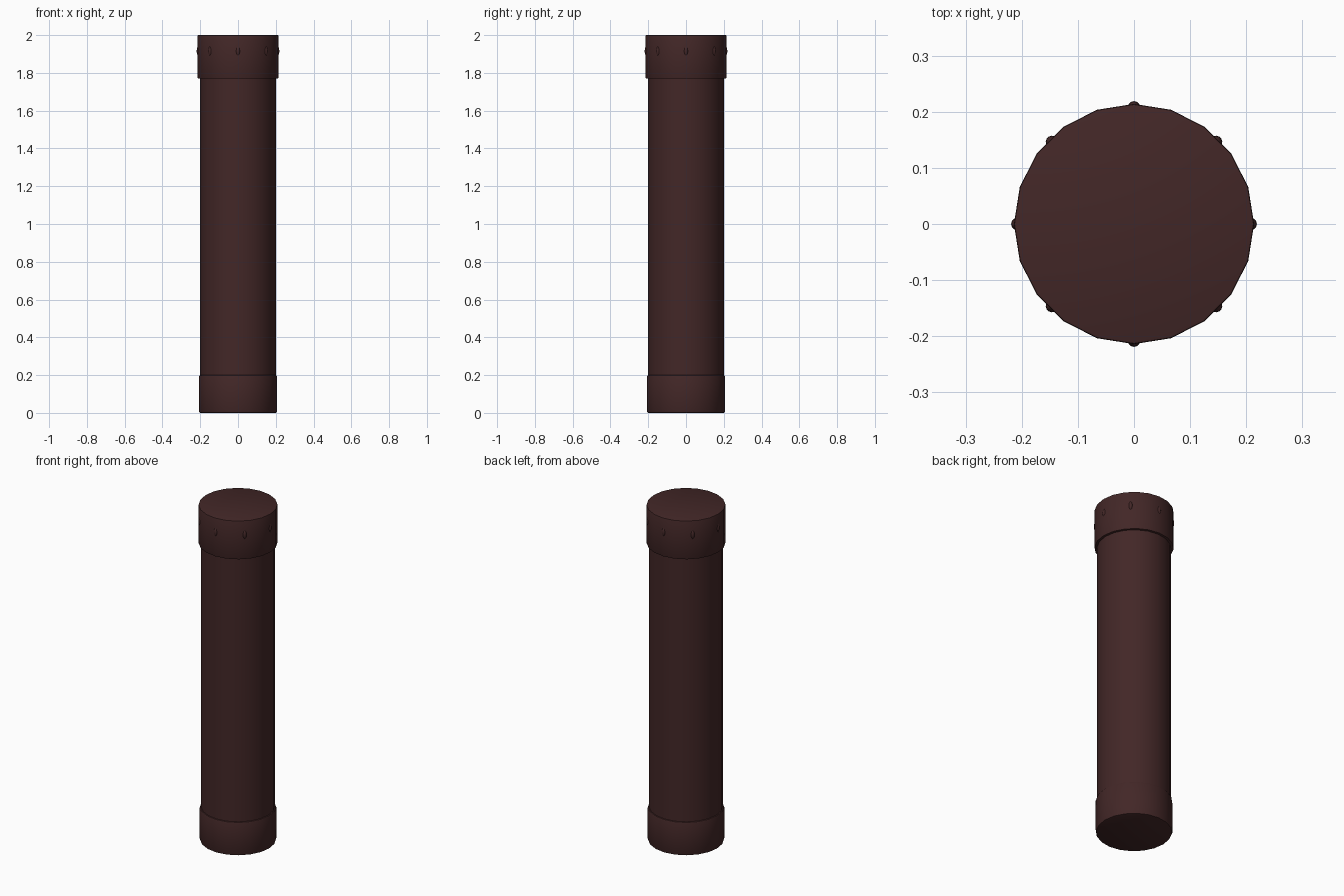
import bpy, math

cube = bpy.data.objects.get("Cube")
if cube:
    bpy.data.objects.remove(cube)

SIDES = 20

brown = bpy.data.materials.new("dark_brown")
brown.use_nodes = True
colour = (0.055, 0.02, 0.02, 1)
brown.diffuse_color = colour
brown.node_tree.nodes["Principled BSDF"].inputs["Base Color"].default_value = colour


def finish(obj, name):
    obj.name = name
    obj.data.materials.append(brown)
    bpy.ops.object.shade_smooth_by_angle(angle=math.radians(35))


def tube(name, radius, low, high, bevel=0):
    """Upright cylinder from low to high, first corner on the +y axis."""
    bpy.ops.mesh.primitive_cylinder_add(
        vertices=SIDES, radius=radius, depth=high - low,
        location=(0, 0, (low + high) / 2))
    obj = bpy.context.object
    if bevel:
        mod = obj.modifiers.new("rim_bevel", 'BEVEL')
        mod.width = bevel
        mod.segments = 2
        mod.limit_method = 'ANGLE'
        mod.angle_limit = math.radians(40)
        bpy.ops.object.modifier_apply(modifier=mod.name)
    finish(obj, name)


# Main column, bottom collar and top cap
tube("body", 0.2, 0.1, 1.9)
tube("bottom_collar", 0.207, 0, 0.2, 0.008)
tube("top_cap", 0.214, 1.77, 2, 0.004)

# Small rounded grips around the cap
for i in range(8):
    angle = i * math.tau / 8
    reach = 0.208 if i % 2 == 0 else 0.207
    bpy.ops.mesh.primitive_uv_sphere_add(
        segments=12, ring_count=8, radius=1,
        location=(reach * math.cos(angle), reach * math.sin(angle), 1.915))
    grip = bpy.context.object
    grip.scale = (0.011, 0.011, 0.026)
    bpy.ops.object.transform_apply(location=False, rotation=False, scale=True)
    finish(grip, f"cap_grip_{i + 1}")
